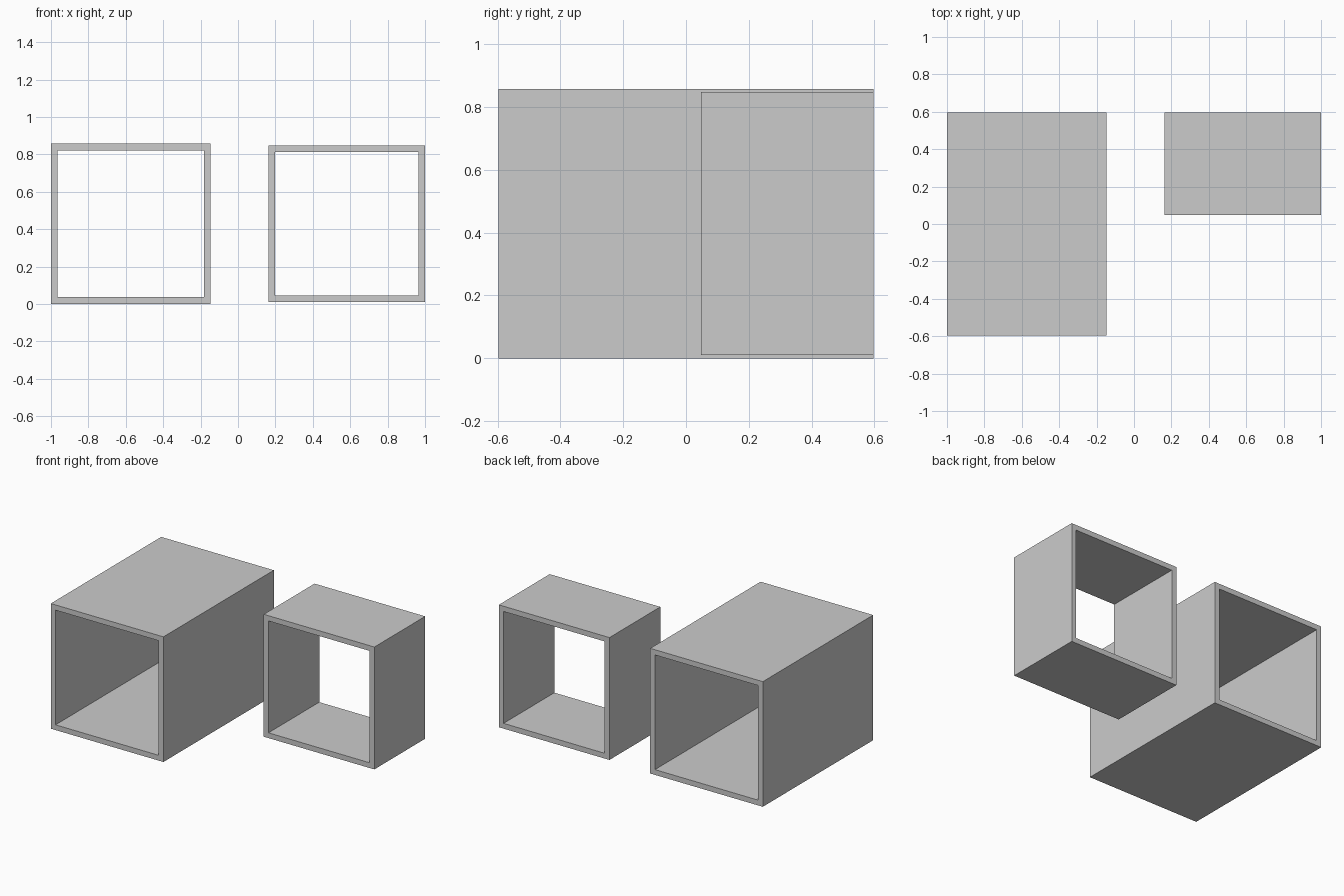
import bpy
import bmesh

if "Cube" in bpy.data.objects:
    bpy.data.objects.remove(bpy.data.objects["Cube"])


def square_tube(name, x, y, z, wall):
    """Open-ended box running along y; x, y, z are (min, max) ranges."""
    def loop(inset, depth):
        x0, x1 = x[0] + inset, x[1] - inset
        z0, z1 = z[0] + inset, z[1] - inset
        return [bm.verts.new((px, depth, pz))
                for px, pz in ((x0, z0), (x1, z0), (x1, z1), (x0, z1))]

    bm = bmesh.new()
    # Outer front, outer back, inner back, inner front, joined in a ring
    loops = [loop(0, y[0]), loop(0, y[1]), loop(wall, y[1]), loop(wall, y[0])]
    for a, b in zip(loops, loops[1:] + loops[:1]):
        for i in range(4):
            j = (i + 1) % 4
            bm.faces.new((a[i], a[j], b[j], b[i]))
    bmesh.ops.recalc_face_normals(bm, faces=bm.faces)

    mesh = bpy.data.meshes.new(name)
    bm.to_mesh(mesh)
    bm.free()
    obj = bpy.data.objects.new(name, mesh)
    bpy.context.collection.objects.link(obj)
    return obj


# Long tube on the left
square_tube("long_square_tube", (-1.0, -0.147), (-0.597, 0.597), (0.0, 0.857), 0.036)

# Short tube on the right, flush with the back
square_tube("short_square_tube", (0.162, 1.0), (0.047, 0.597), (0.01, 0.848), 0.036)
